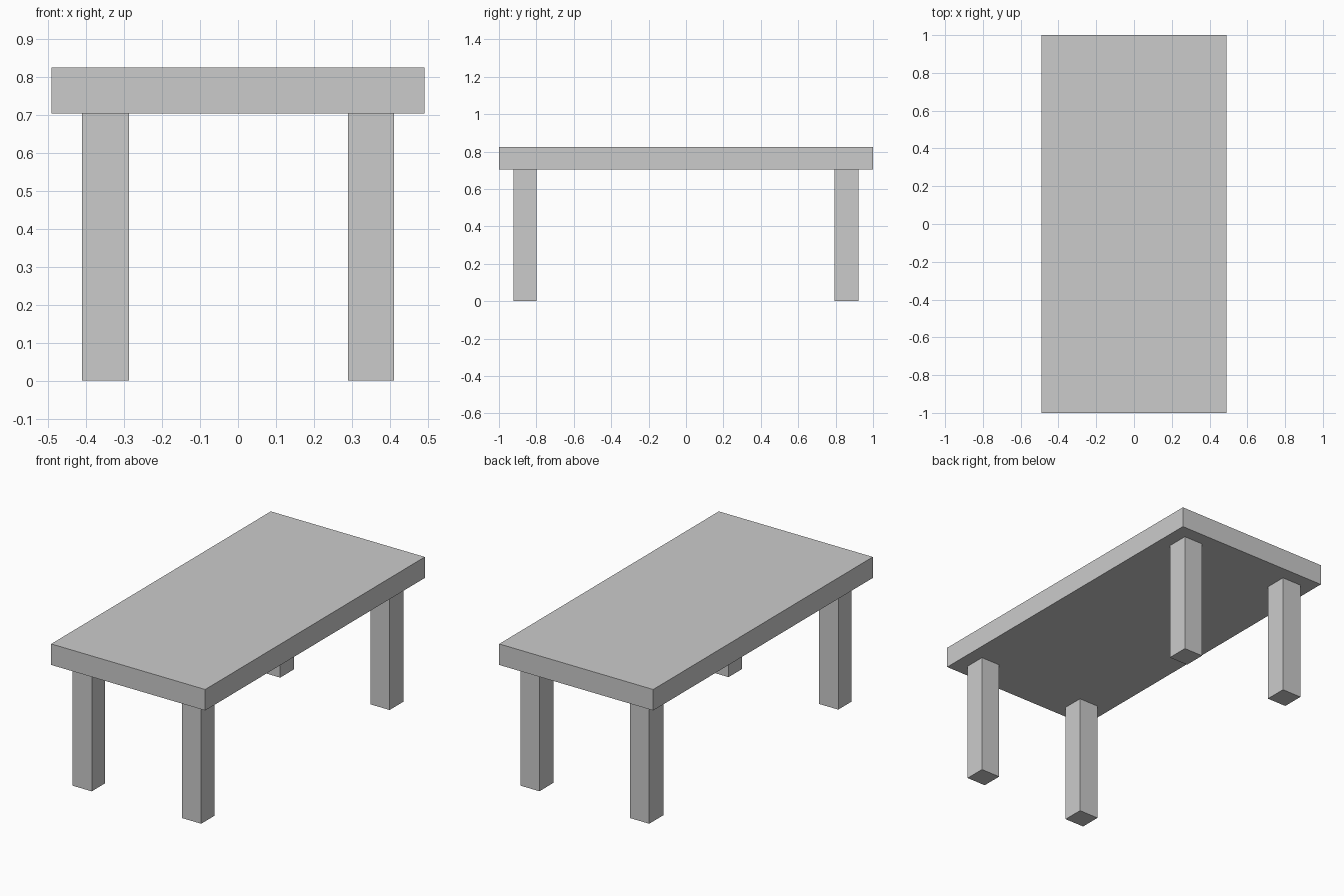
import bpy

if "Cube" in bpy.data.objects:
    bpy.data.objects.remove(bpy.data.objects["Cube"])

UNDERSIDE = 0.704
TOP = 0.825


def box(name, x, y, z):
    """Box spanning the (min, max) ranges on each axis."""
    ranges = (x, y, z)
    bpy.ops.mesh.primitive_cube_add(size=1, location=[(a + b) / 2 for a, b in ranges])
    obj = bpy.context.object
    obj.name = name
    obj.scale = [b - a for a, b in ranges]
    bpy.ops.object.transform_apply(location=False, rotation=False, scale=True)
    return obj


# Tabletop slab
box("tabletop", (-0.491, 0.491), (-1.0, 1.0), (UNDERSIDE, TOP))

# Four square legs, set in from the corners
leg_x = {"left": (-0.411, -0.287), "right": (0.289, 0.411)}
leg_y = {"front": (-0.922, -0.80), "back": (0.794, 0.922)}
for end, y in leg_y.items():
    for side, x in leg_x.items():
        box(f"{end}_{side}_leg", x, y, (0.0, UNDERSIDE))
